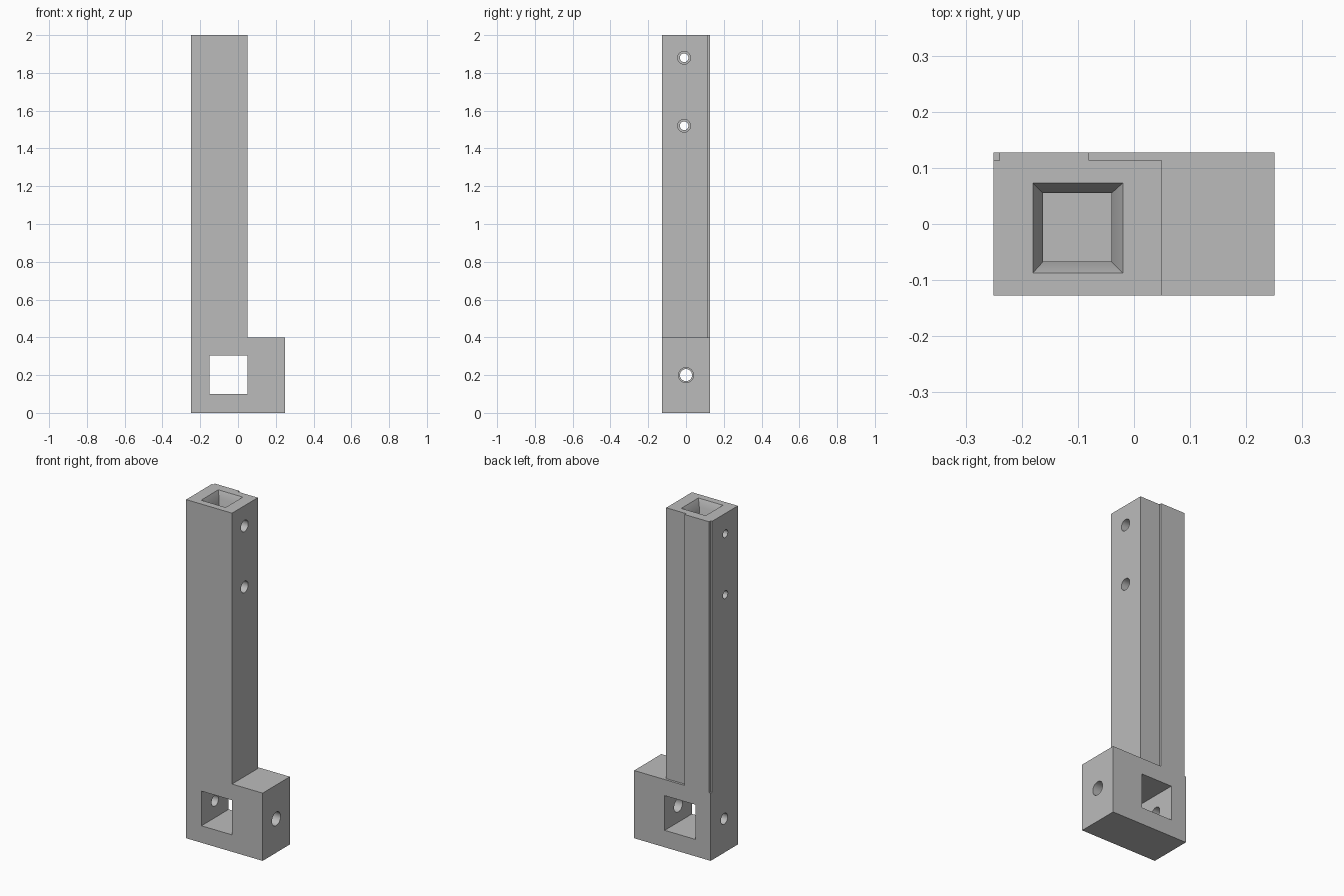
import bpy, bmesh, math
from mathutils import Matrix, Vector

if "Cube" in bpy.data.objects:
    bpy.data.objects.remove(bpy.data.objects["Cube"])

grey = bpy.data.materials.new("plain grey")
grey.use_nodes = True
colour = (0.5, 0.5, 0.5, 1)
grey.diffuse_color = colour
grey.node_tree.nodes["Principled BSDF"].inputs["Base Color"].default_value = colour


def make_object(name, bm):
    bmesh.ops.recalc_face_normals(bm, faces=bm.faces)
    mesh = bpy.data.meshes.new(name)
    bm.to_mesh(mesh)
    bm.free()
    mesh.materials.append(grey)
    obj = bpy.data.objects.new(name, mesh)
    bpy.context.collection.objects.link(obj)
    return obj


def rectangle(bm, x, y, z):
    return [bm.verts.new((a, b, z)) for a, b in
            ((x[0], y[0]), (x[1], y[0]), (x[1], y[1]), (x[0], y[1]))]


def frustum(name, sections):
    """Loft through rectangles given as (x range, y range, z), bottom to top."""
    bm = bmesh.new()
    rings = [rectangle(bm, *s) for s in sections]
    bm.faces.new(rings[0])
    bm.faces.new(rings[-1])
    for low, high in zip(rings, rings[1:]):
        for i in range(4):
            j = (i + 1) % 4
            bm.faces.new((low[i], low[j], high[j], high[i]))
    return make_object(name, bm)


def box(name, x, y, z):
    return frustum(name, [(x, y, z[0]), (x, y, z[1])])


def cross_hole(name, x, y, z, radius):
    bm = bmesh.new()
    place = (Matrix.Translation((sum(x) / 2, y, z))
             @ Matrix.Rotation(math.pi / 2, 4, 'Y'))
    bmesh.ops.create_cone(bm, cap_ends=True, segments=32, radius1=radius,
                          radius2=radius, depth=x[1] - x[0], matrix=place)
    return make_object(name, bm)


# L-shaped body: tall post with a wide foot
bm = bmesh.new()
outline = [(-0.25, 0), (0.25, 0), (0.25, 0.4), (0.05, 0.4), (0.05, 2), (-0.25, 2)]
face = bm.faces.new([bm.verts.new((x, -0.127, z)) for x, z in outline])
extruded = bmesh.ops.extrude_face_region(bm, geom=[face])["geom"]
bmesh.ops.translate(bm, vec=Vector((0, 0.254, 0)),
                    verts=[v for v in extruded if isinstance(v, bmesh.types.BMVert)])
body = make_object("post_with_foot", bm)

# Recesses either side of the raised back strip, and the window in the foot
cutters = [
    box("wide_recess", (-0.08, 0.1), (0.113, 0.2), (0.4, 2.1)),
    box("narrow_recess", (-0.3, -0.24), (0.113, 0.2), (0.4, 2.1)),
    box("foot_window", (-0.15, 0.05), (-0.2, 0.2), (0.1, 0.305)),
]

# Square socket with a flared mouth
bore = ((-0.162, -0.04), (-0.067, 0.055))
mouth = ((-0.18, -0.02), (-0.087, 0.073))
cutters.append(frustum("socket", [(*bore, 1.4), (*bore, 1.96),
                                  (*mouth, 2), (*mouth, 2.1)]))

# Screw holes, wider on the +x side
for z in (1.52, 1.88):
    cutters.append(cross_hole("post_wide_hole", (-0.1, 0.1), -0.01, z, 0.034))
    cutters.append(cross_hole("post_narrow_hole", (-0.3, -0.11), -0.01, z, 0.023))
cutters.append(cross_hole("foot_wide_hole", (0, 0.3), 0, 0.2, 0.04))
cutters.append(cross_hole("foot_narrow_hole", (-0.3, -0.1), 0, 0.2, 0.032))

# Apply the cuts
bpy.ops.object.select_all(action='DESELECT')
bpy.context.view_layer.objects.active = body
body.select_set(True)
for cutter in cutters:
    mod = body.modifiers.new(cutter.name, 'BOOLEAN')
    mod.operation = 'DIFFERENCE'
    mod.solver = 'EXACT'
    mod.object = cutter
    bpy.ops.object.modifier_apply(modifier=mod.name)
    bpy.data.objects.remove(cutter)
bpy.ops.object.shade_smooth_by_angle(angle=math.radians(30))
